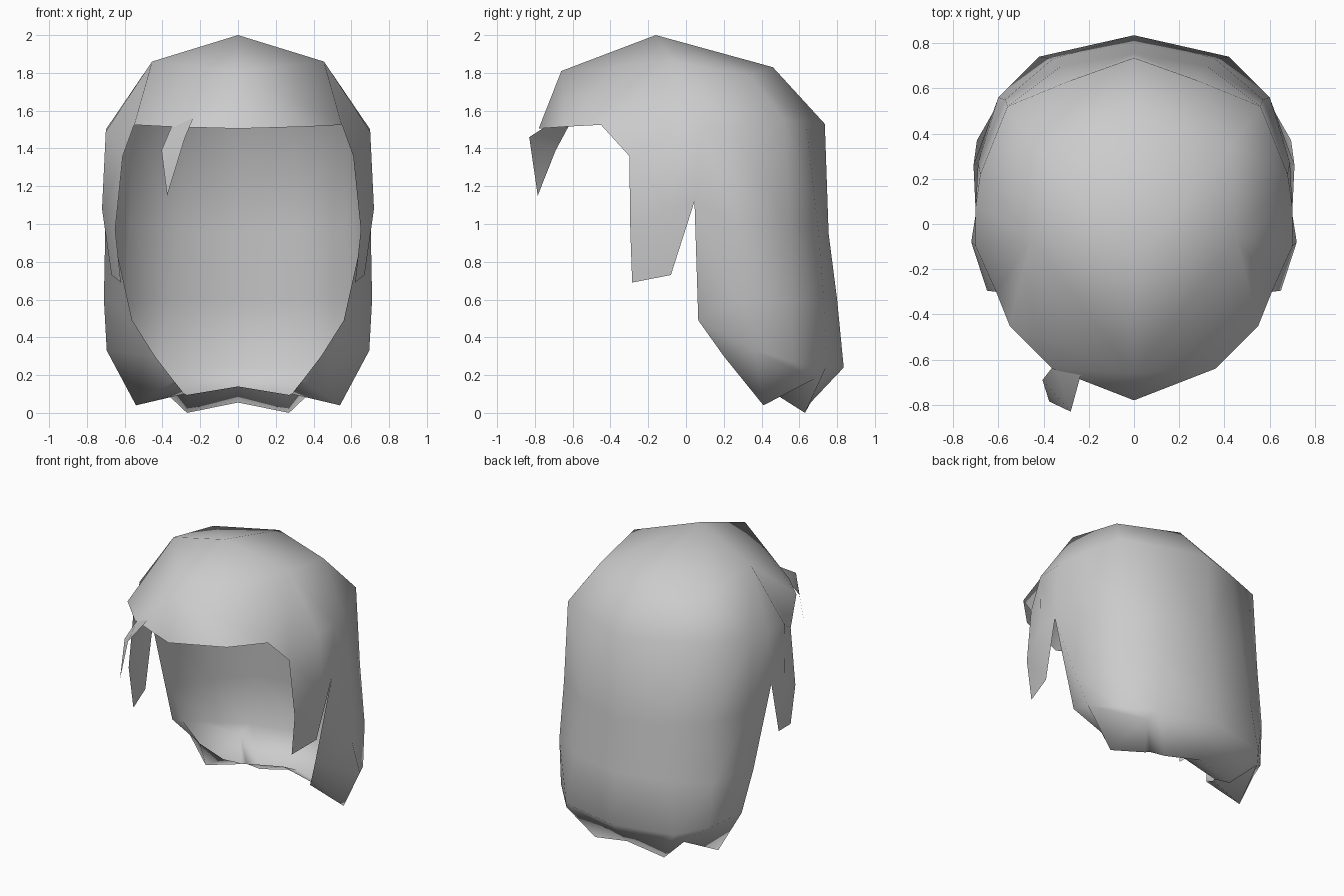
import bpy

cube = bpy.data.objects.get("Cube")
if cube:
    bpy.data.objects.remove(cube)

mat = bpy.data.materials.new("light_grey")
mat.use_nodes = True
GREY = (0.6, 0.6, 0.6, 1)
mat.diffuse_color = GREY
mat.node_tree.nodes["Principled BSDF"].inputs["Base Color"].default_value = GREY


def build(name, verts, faces, mirror=False):
    """Smooth-shaded mesh object, optionally mirrored across x = 0."""
    me = bpy.data.meshes.new(name)
    me.from_pydata(verts, [], faces)
    me.materials.append(mat)
    for p in me.polygons:
        p.use_smooth = True
    ob = bpy.data.objects.new(name, me)
    bpy.context.collection.objects.link(ob)
    if mirror:
        m = ob.modifiers.new("Mirror", 'MIRROR')
        m.use_clip = True
        m.merge_threshold = 0.002
    return ob


# Crown: apex and the half ring around it, front to back
verts = [(0, -0.16, 2.0),
         (0, -0.66, 1.81), (0.455, -0.07, 1.86), (0.43, 0.34, 1.79), (0, 0.46, 1.83)]
faces = [(0, k, k + 1) for k in (1, 2, 3)]

# Half of the shell: (crown vertex, strand points downwards), front to back
fringe = [
    (1, [(0, -0.78, 1.505)]),
    (1, [(0.36, -0.64, 1.515)]),
    (2, [(0.55, -0.45, 1.525)]),
]
temple = [
    (2, [(0.61, -0.30, 1.36), (0.65, -0.295, 0.97)]),
    (2, [(0.70, -0.10, 1.49), (0.72, -0.08, 1.08)]),
]
curtain = [
    (2, [(0.70, 0.08, 1.5), (0.70, 0.045, 1.12), (0.56, 0.065, 0.49),
         (0.44, 0.20, 0.30), (0.34, 0.32, 0.17)]),
    (3, [(0.68, 0.22, 1.5), (0.69, 0.27, 1.0), (0.71, 0.26, 0.6),
         (0.695, 0.37, 0.33), (0.54, 0.41, 0.04), (0.30, 0.42, 0.12)]),
    (3, [(0.56, 0.52, 1.55), (0.57, 0.55, 1.0), (0.60, 0.56, 0.58),
         (0.58, 0.57, 0.27), (0.46, 0.68, 0.18), (0.285, 0.45, 0.10)]),
    (4, [(0.28, 0.635, 1.54), (0.32, 0.70, 0.97), (0.36, 0.73, 0.6),
         (0.42, 0.74, 0.24), (0.27, 0.63, 0.0), (0.27, 0.48, 0.095)]),
    (4, [(0, 0.735, 1.53), (0, 0.755, 0.95), (0, 0.80, 0.6),
         (0, 0.835, 0.24), (0, 0.66, 0.055), (0, 0.50, 0.14)]),
]
strands = []
for top, points in fringe + temple + curtain:
    strands.append((top, list(range(len(verts), len(verts) + len(points)))))
    verts += points

for (ka, a), (kb, b) in zip(strands, strands[1:]):
    faces.append((ka, a[0], b[0]) if ka == kb else (ka, a[0], b[0], kb))
    for r in range(min(len(a), len(b)) - 1):
        faces.append((a[r], a[r + 1], b[r + 1], b[r]))

# Curled-in corner under the curtain
edge, side = strands[5][1], strands[6][1]
faces.append((edge[4], side[5], side[4]))

# Pointed side lock in front of the ear
n = len(verts)
verts += [(0.62, -0.285, 0.69), (0.67, -0.08, 0.73)]
lock_front, lock_back = strands[3][1][1], strands[4][1][1]
faces += [(lock_front, n, n + 1, lock_back), (lock_back, n + 1, edge[1])]
build("hair_shell", verts, faces, mirror=True)

# Loose tuft hanging from the fringe
build("forelock",
      [(-0.35, -0.62, 1.52), (-0.235, -0.665, 1.565), (-0.28, -0.83, 1.46),
       (-0.405, -0.69, 1.39), (-0.375, -0.785, 1.15)],
      [(0, 3, 2, 1), (3, 4, 2)])
